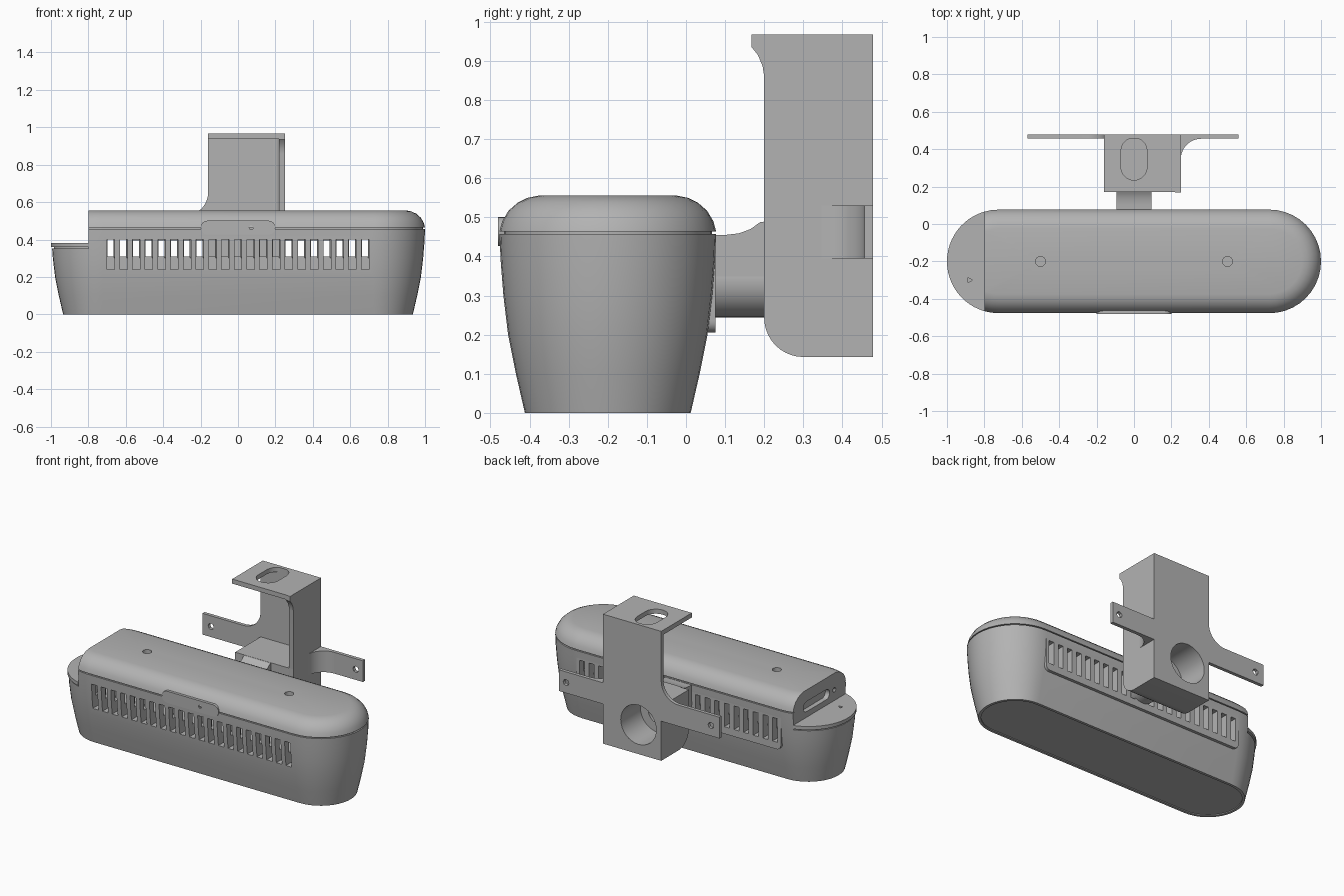
import bpy, bmesh, math

cube = bpy.data.objects.get("Cube")
if cube:
    bpy.data.objects.remove(cube)

grey = bpy.data.materials.new("plain grey")
grey.use_nodes = True
COLOR = (0.45, 0.45, 0.45, 1)
grey.diffuse_color = COLOR
grey.node_tree.nodes["Principled BSDF"].inputs["Base Color"].default_value = COLOR


def make(name, bm):
    bmesh.ops.recalc_face_normals(bm, faces=bm.faces)
    mesh = bpy.data.meshes.new(name)
    bm.to_mesh(mesh)
    bm.free()
    mesh.materials.append(grey)
    obj = bpy.data.objects.new(name, mesh)
    bpy.context.collection.objects.link(obj)
    return obj


def loft(bm, rings):
    """Skin a stack of matching closed rings and cap both ends."""
    rows = [[bm.verts.new(p) for p in ring] for ring in rings]
    n = len(rows[0])
    for a, b in zip(rows, rows[1:]):
        for i in range(n):
            bm.faces.new((a[i], a[(i + 1) % n], b[(i + 1) % n], b[i]))
    bm.faces.new(rows[0])
    bm.faces.new(rows[-1])


def add_prism(bm, pts, axis, lo, hi):
    place = {"x": lambda p, d: (d, p[0], p[1]),
             "y": lambda p, d: (p[0], d, p[1]),
             "z": lambda p, d: (p[0], p[1], d)}[axis]
    loft(bm, [[place(p, d) for p in pts] for d in (lo, hi)])


def prism(name, pts, axis, lo, hi):
    bm = bmesh.new()
    add_prism(bm, pts, axis, lo, hi)
    return make(name, bm)


def arc(cx, cy, r, start, end, n=10):
    angles = [math.radians(start + (end - start) * i / n) for i in range(n + 1)]
    return [(cx + r * math.cos(a), cy + r * math.sin(a)) for a in angles]


def circle(cx, cy, r, n=24):
    return arc(cx, cy, r, 0, 360, n)[:-1]


def capsule(cx, cy, half, r, n=10):
    """Rounded bar along the first axis."""
    return arc(cx + half, cy, r, -90, 90, n) + arc(cx - half, cy, r, 90, 270, n)


def rect(x0, x1, y0, y1):
    return [(x0, y0), (x1, y0), (x1, y1), (x0, y1)]


def cut(obj, *shapes):
    """Subtract a set of prisms, given as (points, axis, low, high)."""
    bm = bmesh.new()
    for s in shapes:
        add_prism(bm, *s)
    tool = make("cutter", bm)
    mod = obj.modifiers.new("cut", "BOOLEAN")
    mod.operation, mod.solver, mod.object = "DIFFERENCE", "EXACT", tool
    bpy.context.view_layer.objects.active = obj
    bpy.ops.object.modifier_apply(modifier=mod.name)
    bpy.data.objects.remove(tool)


# Body: rounded-end tub with a seam groove and domed lid
MID, HALF, WIDE = -0.2, 0.723, 0.277
profile = [(0.195, 0.006), (0.195, 0), (0.212, 0), (0.235, 0.1), (0.255, 0.2),
           (0.267, 0.3), (0.274, 0.39), (WIDE, 0.457), (0.266, 0.457),
           (0.266, 0.464), (WIDE, 0.464), (0.27, 0.49), (0.254, 0.517),
           (0.23, 0.538), (0.205, 0.55), (0.175, 0.556)]
bm = bmesh.new()
loft(bm, [[(x, y, z) for x, y in capsule(0, MID, HALF, r, 20)] for r, z in profile])
body = make("body", bm)

# Stepped end, hollow inside, lid screw holes and end wall sockets
cut(body, (rect(-1.2, -0.8, -0.6, 0.3), "z", 0.352, 0.7))
cut(body, (rect(-0.72, 0.72, -0.43, 0.035), "z", 0.31, 0.42))
cut(body, *[(circle(x, MID, 0.027, 16), "z", 0.52, 0.6) for x in (-0.5, 0.5)],
    (capsule(-0.17, 0.45, 0.1, 0.032), "x", -0.9, -0.77),
    (circle(-0.35, 0.45, 0.015, 10), "x", -0.9, -0.77))

# Front louvre slots
PITCH, COUNT = 0.068, 21
slot_x = [(i - COUNT // 2) * PITCH for i in range(COUNT)]
cut(body, *[(rect(x - 0.02, x + 0.02, 0.24, 0.4), "y", -0.6, -0.4) for x in slot_x])
cut(body, *[(rect(x - 0.018, x + 0.018, 0.25, 0.4), "y", 0.0, 0.2) for x in slot_x])

# Slanted vanes behind the front slots
bm = bmesh.new()
for x in slot_x:
    add_prism(bm, [(x + 0.026, -0.445), (x + 0.034, -0.445),
                   (x + 0.022, -0.39), (x + 0.014, -0.39)], "z", 0.3, 0.425)
make("vanes", bm)

# Rear grille panel
grille = prism("rear_grille", arc(-0.69, 0.235, 0.03, 180, 270, 5)
               + arc(0.69, 0.235, 0.03, 270, 360, 5)
               + [(0.72, 0.42), (-0.72, 0.42)], "y", 0.03, 0.075)
cut(grille, *[(rect(x - 0.018, x + 0.018, 0.25, 0.4), "y", -0.1, 0.2) for x in slot_x])

# Low end cap with a shadow gap below it
def end_segment(r):
    a = math.degrees(math.acos((0.8 - HALF) / r))
    return arc(-HALF, MID, r, 180 - a, 180 + a, 24)


prism("end_cap_core", end_segment(0.262), "z", 0.34, 0.361)
end_cap = prism("end_cap", end_segment(WIDE), "z", 0.36, 0.382)
cut(end_cap, (circle(-0.88, -0.3, 0.016, 3), "z", 0.365, 0.4))

# Front latch button
button = prism("front_button", capsule(0, 0.464, 0.163, 0.037), "y", -0.481, -0.44)
cut(button, (circle(0.07, 0.464, 0.011, 10), "y", -0.5, -0.46))

# Bracket back plate with two wings
BACK, FACE = 0.478, 0.456
LEFT, RIGHT, TOP, LOW = -0.16, 0.25, 0.967, 0.143
outline = ([(RIGHT, TOP), (LEFT, TOP)] + arc(-0.28, 0.65, 0.12, 0, -90)
           + [(-0.57, 0.53), (-0.57, 0.395), (LEFT, 0.395), (LEFT, LOW),
              (RIGHT, LOW), (RIGHT, 0.395), (0.56, 0.395), (0.56, 0.53), (RIGHT, 0.53)])
plate = prism("bracket_back_plate", outline, "y", FACE, BACK)
cut(plate, (circle(0, 0.33, 0.125, 32), "y", 0.4, 0.6),
    *[(circle(x, 0.462, 0.02, 8), "y", 0.4, 0.6) for x in (-0.51, 0.51)])

# Bracket side wall with a curved lip, and its inner corner fillet
side = arc(0.3, LOW + 0.1, 0.1, 180, 270) + [(BACK, LOW), (BACK, TOP), (0.168, TOP),
       (0.168, 0.935), (0.184, 0.915), (0.196, 0.886), (0.2, 0.86)]
prism("bracket_side_wall", side, "x", 0.22, RIGHT)
prism("bracket_inner_fillet", [(0.22, FACE)] + arc(0.19, 0.426, 0.03, 0, 90, 6),
      "z", 0.48, 0.94)

# Wing to wall fillet
prism("wing_fillet", [(RIGHT, FACE)] + arc(0.36, 0.346, 0.11, 90, 180), "z", 0.395, 0.53)

# Bracket top plate with an oval slot
top = prism("bracket_top_plate", rect(LEFT, RIGHT, 0.17, BACK), "z", 0.938, TOP)
oval = [(y, x) for x, y in capsule(0.347, 0, 0.043, 0.07)]
cut(top, (oval, "z", 0.9, 1.1))

# Lower bracket block with a stepped bore
block = prism("bracket_block", arc(0.3, LOW + 0.1, 0.1, 180, 270)
              + [(BACK - 0.002, LOW), (BACK - 0.002, 0.49), (0.2, 0.49)],
              "x", LEFT, RIGHT)
cut(block, (circle(0, 0.33, 0.125, 32), "y", 0.28, 0.6))
cut(block, (circle(0, 0.33, 0.07, 24), "y", 0.22, 0.4))

# Neck joining the block to the body, flared on top
prism("neck", circle(0, 0.338, 0.094, 32), "y", 0.03, 0.21)
prism("neck_flare", [(0.03, 0.34), (0.21, 0.34), (0.21, 0.49), (0.19, 0.488),
                     (0.165, 0.47), (0.135, 0.459), (0.1, 0.455), (0.03, 0.455)],
      "x", -0.093, 0.093)

# Smooth curved faces, keep hard edges
bpy.ops.object.select_all(action="DESELECT")
for obj in bpy.context.collection.objects:
    if obj.type == "MESH":
        obj.select_set(True)
        bpy.context.view_layer.objects.active = obj
bpy.ops.object.shade_smooth_by_angle(angle=math.radians(30))
